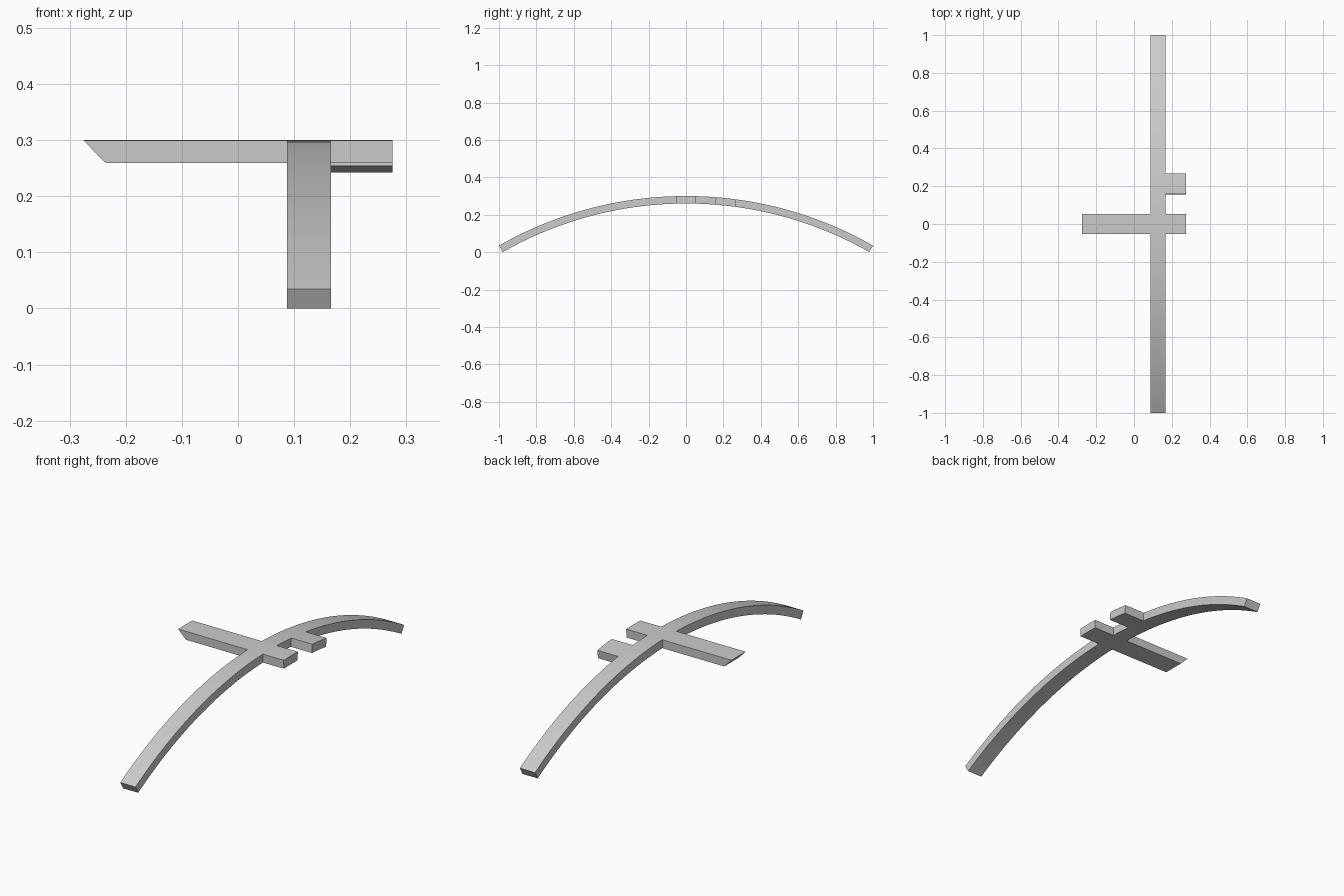
import bpy, bmesh, math

if "Cube" in bpy.data.objects:
    bpy.data.objects.remove(bpy.data.objects["Cube"])

# Arc measurements: outer and inner radius share one centre below the ground
R_OUT = 2.019
R_IN = 1.979
CENTRE_Z = 0.3 - R_OUT
END = math.asin(1.0 / R_OUT)
X = [-0.275, 0.087, 0.166, 0.275]     # left arm | beam | right stubs
BEVEL = 0.039                         # slanted left arm tip

# Angular stations: even steps within each span between the stub edges
edges = [-END] + [math.asin(y / R_OUT) for y in (-0.0525, 0.0525, 0.16, 0.268)] + [END]
counts = [30, 4, 4, 4, 26]
angles, owner = [edges[0]], []
for span, n in enumerate(counts):
    a, b = edges[span], edges[span + 1]
    for i in range(1, n + 1):
        angles.append(a + (b - a) * i / n)
        owner.append(span)

bm = bmesh.new()
cache = {}


def vert(col, row, inner):
    key = (col, row, inner)
    if key not in cache:
        r = R_IN if inner else R_OUT
        x = X[col] + (BEVEL if inner and col == 0 else 0)
        a = angles[row]
        cache[key] = bm.verts.new((x, r * math.sin(a), CENTRE_Z + r * math.cos(a)))
    return cache[key]


# Plan cells: beam everywhere, cross arm at the crown, extra stub on the right
cells = set()
for row, span in enumerate(owner):
    cells.add((1, row))
    if span == 1:
        cells.update({(0, row), (2, row)})
    if span == 3:
        cells.add((2, row))

# Top and bottom skins, with walls only along the outline
for c, r in sorted(cells):
    ring = [(c, r), (c + 1, r), (c + 1, r + 1), (c, r + 1)]
    bm.faces.new([vert(*p, False) for p in ring])
    bm.faces.new([vert(*p, True) for p in reversed(ring)])
    neighbours = [(c, r - 1), (c + 1, r), (c, r + 1), (c - 1, r)]
    for i, nb in enumerate(neighbours):
        if nb not in cells:
            p, q = ring[i], ring[(i + 1) % 4]
            bm.faces.new([vert(*q, False), vert(*p, False), vert(*p, True), vert(*q, True)])

bmesh.ops.recalc_face_normals(bm, faces=bm.faces)
mesh = bpy.data.meshes.new("curved_beam_with_arms")
bm.to_mesh(mesh)
bm.free()
beam = bpy.data.objects.new("curved_beam_with_arms", mesh)
bpy.context.collection.objects.link(beam)

# Smooth curve with crisp edges
bpy.context.view_layer.objects.active = beam
beam.select_set(True)
bpy.ops.object.shade_smooth_by_angle(angle=math.radians(30))
